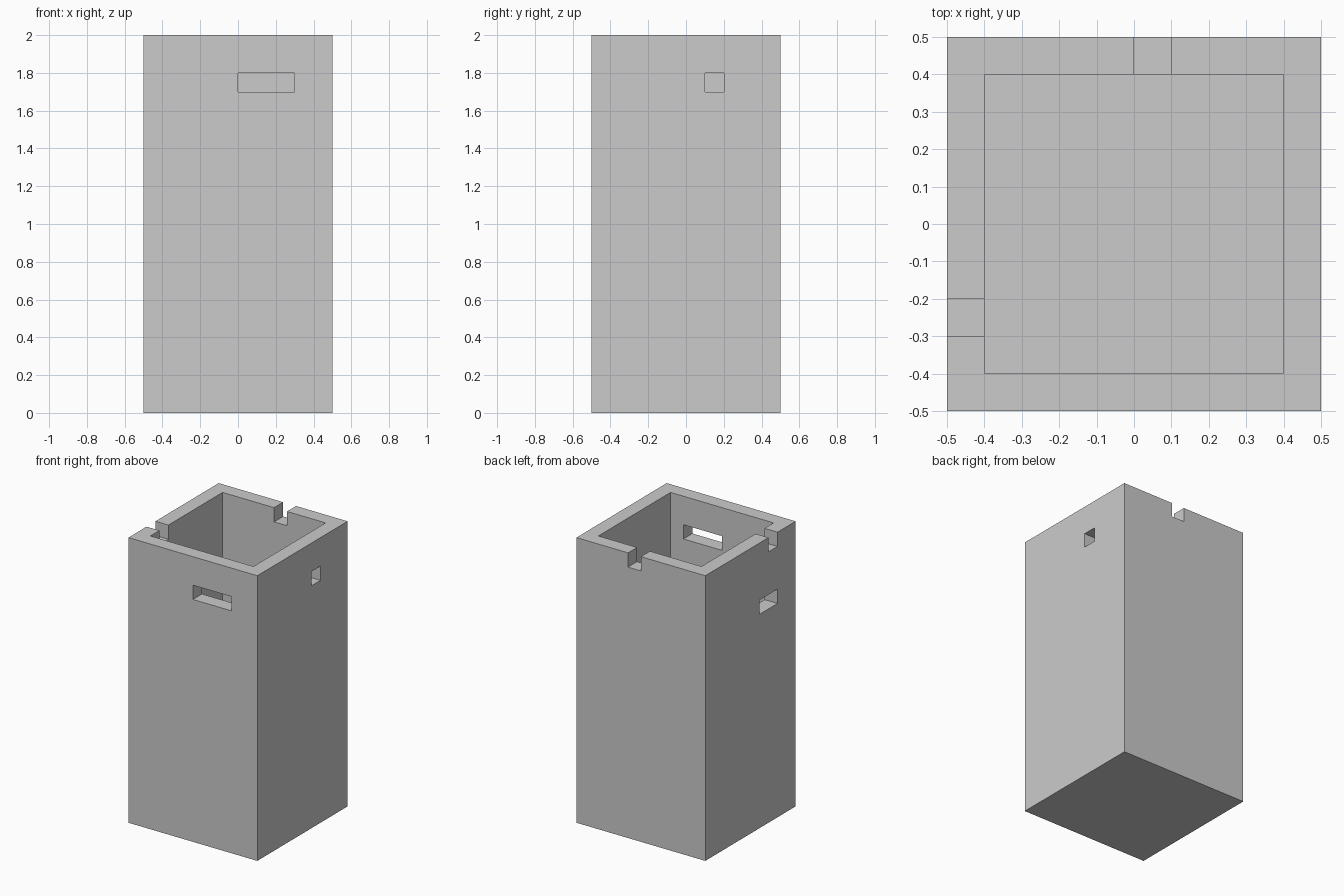
import bpy
from mathutils import Vector

cube = bpy.data.objects.get("Cube")
if cube:
    bpy.data.objects.remove(cube, do_unlink=True)

# One plain grey for the whole tower
grey = bpy.data.materials.new("plain grey")
grey.use_nodes = True
colour = (0.6, 0.6, 0.6, 1)
grey.diffuse_color = colour
grey.node_tree.nodes["Principled BSDF"].inputs["Base Color"].default_value = colour


def box(name, low, high):
    """Axis-aligned box between two corners."""
    low, high = Vector(low), Vector(high)
    bpy.ops.mesh.primitive_cube_add(size=1, location=(low + high) / 2)
    obj = bpy.context.object
    obj.name = name
    obj.scale = high - low
    bpy.ops.object.transform_apply(location=True, rotation=False, scale=True)
    obj.data.materials.append(grey)
    return obj


# Tower body
tower = box("tower_body", (-0.5, -0.5, 0), (0.5, 0.5, 2))

# Hollow, window slots and rim notches
cutters = {
    "hollow_cutter": ((-0.4, -0.4, 0.1), (0.4, 0.4, 2.2)),
    "front_slot_cutter": ((0, -0.6, 1.7), (0.3, -0.3, 1.8)),
    "left_slot_cutter": ((0.3, 0.1, 1.7), (0.6, 0.2, 1.8)),
    "right_slot_cutter": ((-0.6, -0.3, 1.5), (-0.3, -0.1, 1.6)),
    "back_notch_cutter": ((0, 0.3, 1.9), (0.1, 0.6, 2.2)),
    "right_notch_cutter": ((-0.6, -0.3, 1.9), (-0.3, -0.2, 2.2)),
}
for name, (low, high) in cutters.items():
    cutter = box(name, low, high)
    cut = tower.modifiers.new(name, "BOOLEAN")
    cut.operation = "DIFFERENCE"
    cut.solver = "EXACT"
    cut.object = cutter
    bpy.context.view_layer.objects.active = tower
    bpy.ops.object.modifier_apply(modifier=cut.name)
    bpy.data.objects.remove(cutter, do_unlink=True)
